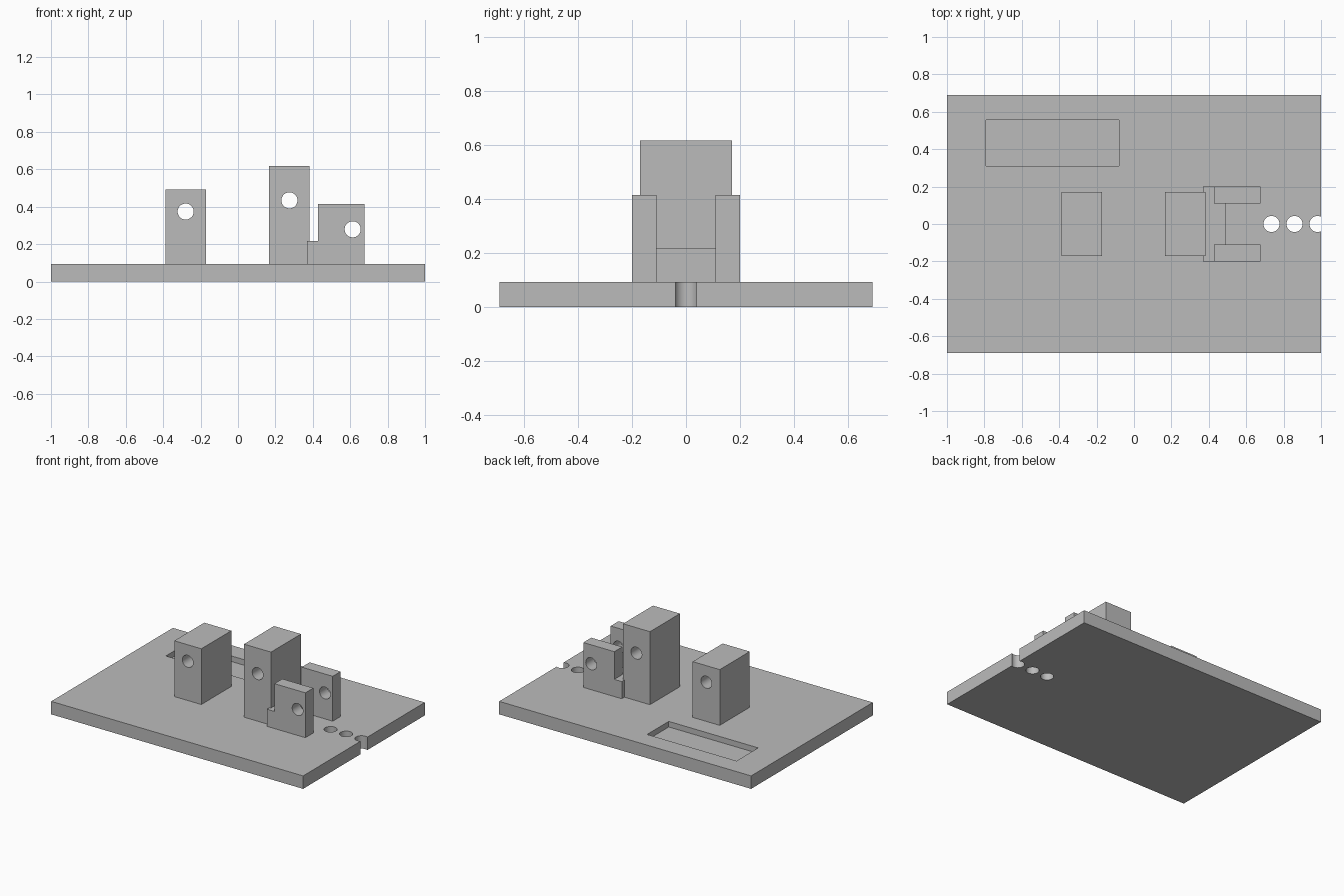
import bpy
import math

default_cube = bpy.data.objects.get("Cube")
if default_cube:
    bpy.data.objects.remove(default_cube, do_unlink=True)

grey = bpy.data.materials.new("plain grey")
grey.use_nodes = True
grey.diffuse_color = (0.5, 0.5, 0.5, 1)
grey.node_tree.nodes["Principled BSDF"].inputs["Base Color"].default_value = grey.diffuse_color

PLATE_TOP = 0.093
HOLE_RADIUS = 0.043


def box(name, x, y, z):
    """Box from (min, max) ranges on each axis."""
    ranges = (x, y, z)
    bpy.ops.mesh.primitive_cube_add(size=1, location=[sum(r) / 2 for r in ranges])
    obj = bpy.context.object
    obj.name = name
    obj.scale = [r[1] - r[0] for r in ranges]
    bpy.ops.object.transform_apply(location=False, rotation=False, scale=True)
    obj.data.materials.append(grey)
    return obj


def drill(name, location, along_y=False):
    bpy.ops.mesh.primitive_cylinder_add(
        vertices=48, radius=HOLE_RADIUS, depth=1, location=location,
        rotation=(math.pi / 2 if along_y else 0, 0, 0))
    obj = bpy.context.object
    obj.name = name
    obj.data.materials.append(grey)
    return obj


def combine(obj, other, operation="DIFFERENCE"):
    """Apply a boolean and remove the helper object."""
    other.hide_render = True
    mod = obj.modifiers.new(operation.lower(), "BOOLEAN")
    mod.operation, mod.solver, mod.object = operation, "EXACT", other
    bpy.ops.object.select_all(action="DESELECT")
    obj.select_set(True)
    bpy.context.view_layer.objects.active = obj
    bpy.ops.object.modifier_apply(modifier=mod.name)
    bpy.data.objects.remove(other, do_unlink=True)


def finish(obj):
    bpy.ops.object.select_all(action="DESELECT")
    obj.select_set(True)
    bpy.context.view_layer.objects.active = obj
    bpy.ops.object.shade_smooth_by_angle(angle=math.radians(30))


# Base plate with a shallow pocket and a row of holes running off the edge
plate = box("base_plate", (-1, 1), (-0.69, 0.69), (0, PLATE_TOP))
combine(plate, box("pocket_cutter", (-0.79, -0.08), (0.31, 0.555), (0.053, 0.2)))
for x in (0.735, 0.858, 0.981):
    combine(plate, drill("plate_drill", (x, 0, 0)))
finish(plate)

# Two upright posts, each with a cross hole
for name, x, top, hole in (
        ("short_post", (-0.387, -0.172), 0.493, (-0.28, 0, 0.374)),
        ("tall_post", (0.167, 0.381), 0.617, (0.275, 0, 0.434))):
    post = box(name, x, (-0.17, 0.17), (PLATE_TOP, top))
    combine(post, drill("post_drill", hole, along_y=True))
    finish(post)

# Clevis bracket: low back block joined to two drilled cheeks
bracket = box("clevis_bracket", (0.37, 0.49), (-0.2, 0.2), (PLATE_TOP, 0.216))
for side in (-1, 1):
    y = sorted((side * 0.11, side * 0.2))
    combine(bracket, box("cheek", (0.429, 0.675), y, (PLATE_TOP, 0.415)), "UNION")
combine(bracket, drill("cheek_drill", (0.613, 0, 0.279), along_y=True))
finish(bracket)
